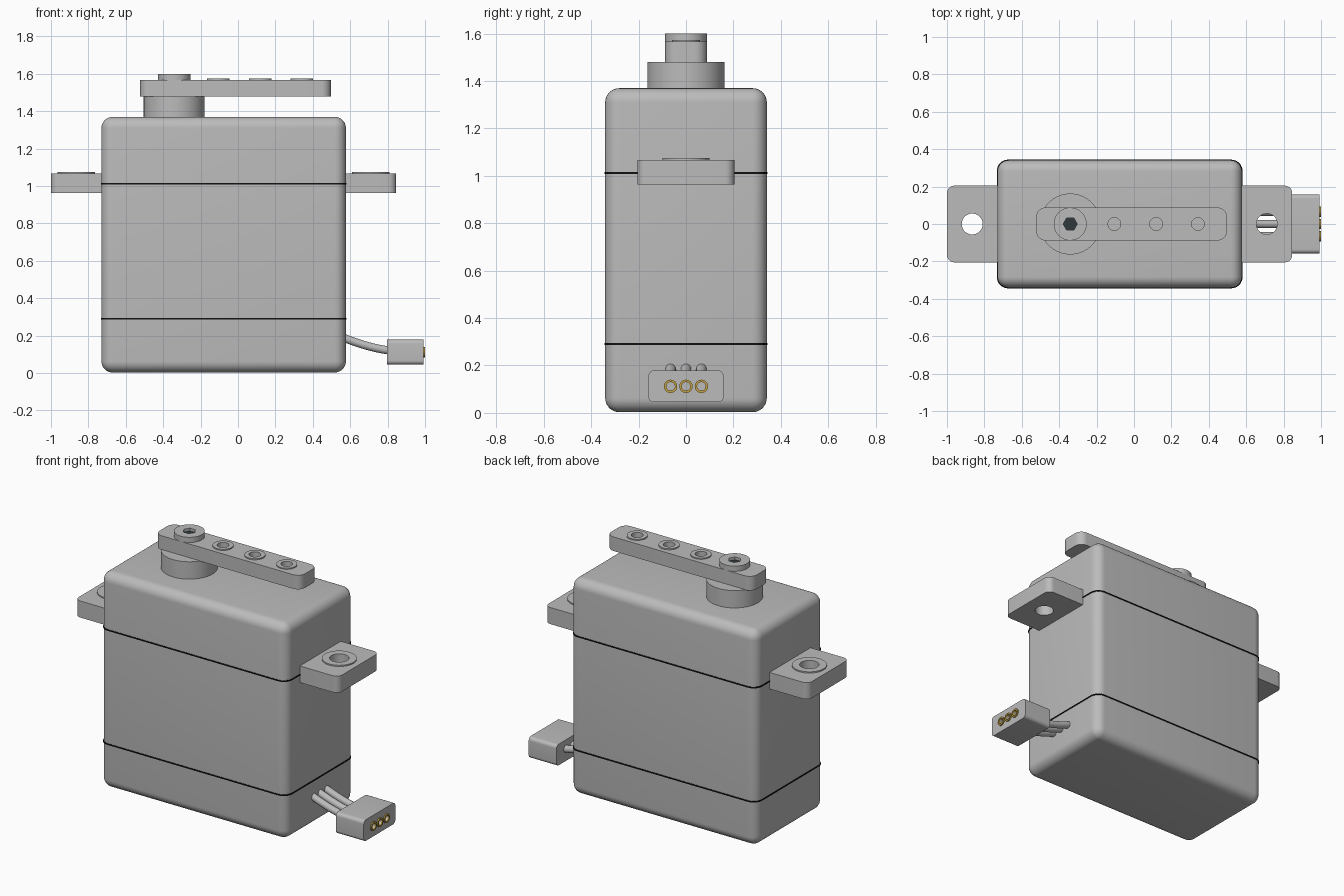
import bpy, bmesh, math
from mathutils import Matrix, Vector

cube = bpy.data.objects.get("Cube")
if cube:
    bpy.data.objects.remove(cube, do_unlink=True)


def material(name, colour):
    m = bpy.data.materials.new(name)
    m.use_nodes = True
    m.diffuse_color = (*colour, 1)
    m.node_tree.nodes["Principled BSDF"].inputs["Base Color"].default_value = (*colour, 1)
    return m


GREY = material("grey plastic", (0.5, 0.5, 0.5))
BLACK = material("black seam", (0.005, 0.005, 0.005))
DARK = material("dark socket", (0.03, 0.04, 0.045))
GOLD = material("gold contact", (0.55, 0.36, 0.06))


def finish(name, bm, mat):
    bmesh.ops.recalc_face_normals(bm, faces=bm.faces)
    mesh = bpy.data.meshes.new(name)
    bm.to_mesh(mesh)
    bm.free()
    mesh.materials.append(mat)
    ob = bpy.data.objects.new(name, mesh)
    bpy.context.collection.objects.link(ob)
    return ob


def smooth(ob):
    bpy.ops.object.select_all(action='DESELECT')
    ob.select_set(True)
    bpy.context.view_layer.objects.active = ob
    bpy.ops.object.shade_smooth_by_angle(angle=math.radians(35))
    return ob


def box(name, lo, hi, radius, mat, axis=None, side=0):
    """Box with rounded edges: all, or those along one axis, or only on one x side."""
    lo, hi = Vector(lo), Vector(hi)
    bm = bmesh.new()
    bmesh.ops.create_cube(bm, size=1)
    size, mid = hi - lo, (hi + lo) / 2
    for v in bm.verts:
        v.co = mid + Vector(a * b for a, b in zip(v.co, size))
    edges = []
    for e in bm.edges:
        d = e.verts[1].co - e.verts[0].co
        m = (e.verts[0].co + e.verts[1].co) / 2 - mid
        if (axis is None or abs(d[axis]) > 1e-4) and m.x * side >= 0:
            edges.append(e)
    bmesh.ops.bevel(bm, geom=edges, offset=radius, segments=8, profile=0.5, affect='EDGES')
    return smooth(finish(name, bm, mat))


def cylinder(name, x, y, z0, z1, r, mat, sides=48):
    bm = bmesh.new()
    spot = Matrix.Translation((x, y, (z0 + z1) / 2)) @ Matrix.Rotation(math.pi / 2, 4, 'Z')
    bmesh.ops.create_cone(bm, cap_ends=True, segments=sides, radius1=r, radius2=r,
                          depth=z1 - z0, matrix=spot)
    return smooth(finish(name, bm, mat))


def ring(name, base, height, inner, outer, mat, along_x=False):
    """Flat collar around a hole, spun from a rectangular profile."""
    bm = bmesh.new()
    pts = [(inner, 0), (outer, 0), (outer, height), (inner, height)]
    vs = [bm.verts.new((r, 0, z)) for r, z in pts]
    es = [bm.edges.new((vs[i], vs[(i + 1) % 4])) for i in range(4)]
    bmesh.ops.spin(bm, geom=vs + es, cent=(0, 0, 0), axis=(0, 0, 1),
                   angle=math.tau, steps=40, use_merge=True)
    bmesh.ops.remove_doubles(bm, verts=bm.verts, dist=1e-5)
    if along_x:
        bm.transform(Matrix.Rotation(math.pi / 2, 4, 'Y'))
    bm.transform(Matrix.Translation(base))
    return smooth(finish(name, bm, mat))


def cut(ob, cutter):
    mod = ob.modifiers.new("hole", 'BOOLEAN')
    mod.operation, mod.object, mod.solver = 'DIFFERENCE', cutter, 'EXACT'
    bpy.context.view_layer.objects.active = ob
    bpy.ops.object.modifier_apply(modifier=mod.name)
    bpy.data.objects.remove(cutter, do_unlink=True)
    smooth(ob)


# Case with two seams
X0, X1, Y = -0.73, 0.577, 0.341
box("case", (X0, -Y, 0.003), (X1, Y, 1.37), 0.06, GREY)
for name, z in (("lower_seam", 0.29), ("upper_seam", 1.013)):
    g = 0.003
    box(name, (X0 - g, -Y - g, z - 0.004), (X1 + g, Y + g, z + 0.004), 0.06, BLACK, axis=2)

# Mounting tabs
for name, x0, x1, hole, side in (("right_tab", -1, X0 + 0.02, -0.865, -1),
                                 ("left_tab", X1 - 0.02, 0.846, 0.71, 1)):
    tab = box(name, (x0, -0.205, 0.963), (x1, 0.205, 1.068), 0.04, GREY, axis=2, side=side)
    cut(tab, cylinder("cutter", hole, 0, 0.9, 1.2, 0.056, GREY))
    ring(name + "_collar", (hole, 0, 1.067), 0.009, 0.056, 0.1, GREY)

# Output hub and horn arm
AX = -0.341
cylinder("output_hub", AX, 0, 1.36, 1.48, 0.163, GREY, 64)
arm = box("horn_arm", (-0.523, -0.088, 1.478), (0.497, 0.088, 1.567), 0.05, GREY, axis=2)
for i in range(3):
    x = -0.105 + i * 0.2235
    cut(arm, cylinder("cutter", x, 0, 1.4, 1.7, 0.034, GREY))
    ring(f"arm_collar_{i + 1}", (x, 0, 1.566), 0.008, 0.034, 0.06, GREY)

# Horn screw with hexagonal socket
screw = cylinder("horn_screw", AX, 0, 1.56, 1.6, 0.088, GREY)
cut(screw, cylinder("cutter", AX, 0, 1.575, 1.65, 0.038, GREY, 6))
cylinder("screw_socket", AX, 0, 1.574, 1.582, 0.038, DARK, 6)

# Cable plug with three contacts and wires
plug = box("plug", (0.797, -0.158, 0.045), (0.992, 0.158, 0.179), 0.022, GREY, axis=0)
for i in range(3):
    y = (i - 1) * 0.065
    hole = cylinder("cutter", 0, 0, -0.06, 0.06, 0.018, GREY, 32)
    hole.matrix_world = Matrix.Translation((0.99, y, 0.112)) @ Matrix.Rotation(math.pi / 2, 4, 'Y')
    bpy.context.view_layer.update()
    cut(plug, hole)
    ring(f"contact_{i + 1}", (0.96, y, 0.112), 0.04, 0.018, 0.028, GOLD, along_x=True)

    curve = bpy.data.curves.new(f"wire_{i + 1}", 'CURVE')
    curve.dimensions = '3D'
    curve.bevel_depth, curve.bevel_resolution = 0.022, 5
    curve.use_fill_caps = True
    path = curve.splines.new('BEZIER')
    path.bezier_points.add(1)
    spots = (((0.55, 0.195), (0.62, 0.165)), ((0.82, 0.12), (0.73, 0.128)))
    for p, ((x, z), (hx, hz)) in zip(path.bezier_points, spots):
        here, handle = Vector((x, y, z)), Vector((hx, y, hz))
        p.co = here
        p.handle_left, p.handle_right = 2 * here - handle, handle
    last = path.bezier_points[1]
    last.handle_left, last.handle_right = last.handle_right.copy(), last.handle_left.copy()
    curve.materials.append(GREY)
    bpy.context.collection.objects.link(bpy.data.objects.new(f"wire_{i + 1}", curve))
